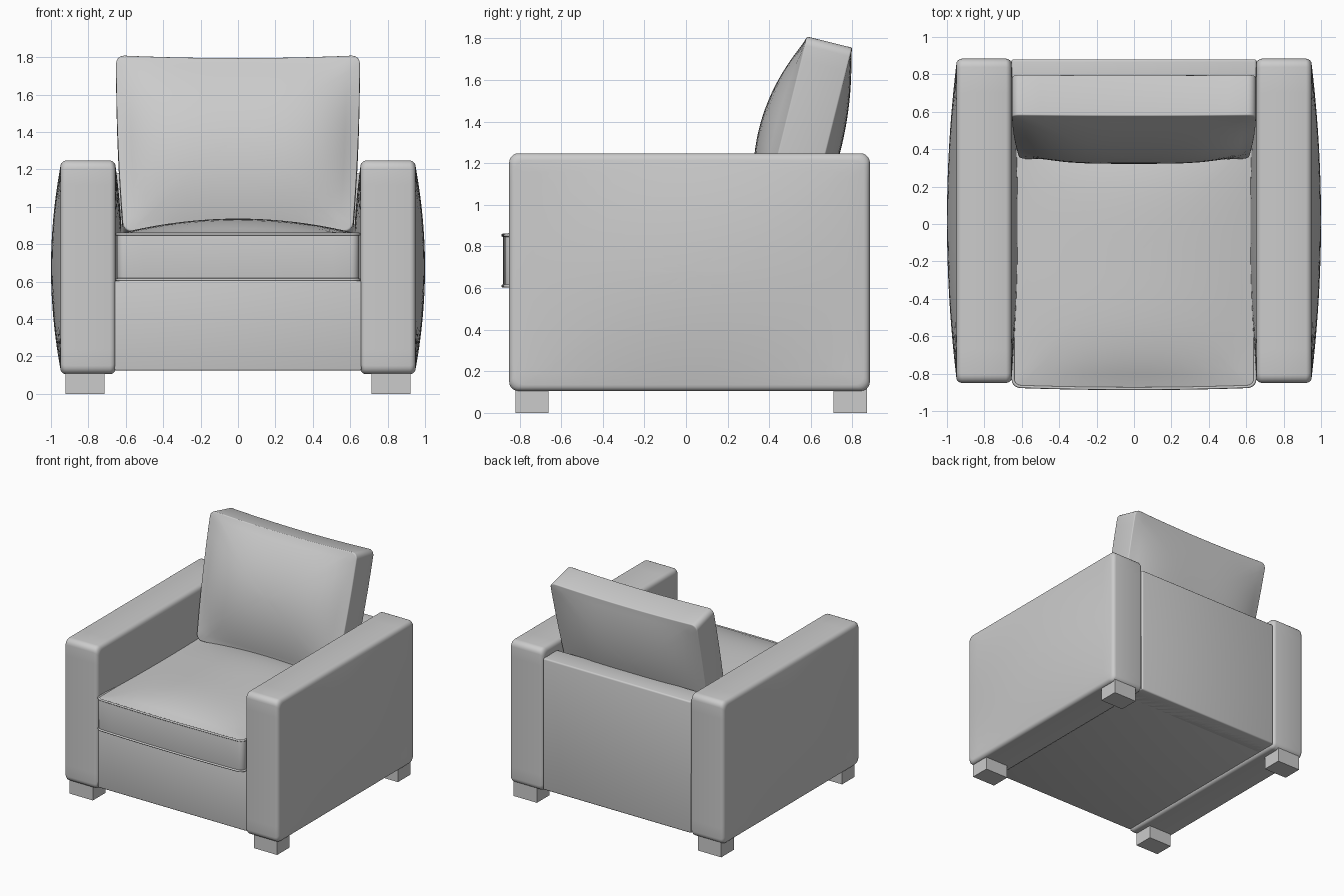
import bpy, bmesh
from math import sin, cos, pi, radians
from mathutils import Matrix, Vector

cube = bpy.data.objects.get("Cube")
if cube:
    bpy.data.objects.remove(cube, do_unlink=True)

# One upholstery colour
GREY = (0.6, 0.6, 0.6, 1)
fabric = bpy.data.materials.new("light_grey_fabric")
fabric.use_nodes = True
fabric.diffuse_color = GREY
bsdf = fabric.node_tree.nodes["Principled BSDF"]
bsdf.inputs["Base Color"].default_value = GREY
bsdf.inputs["Roughness"].default_value = 0.8


def finish(name, bm, mirror=False):
    """Turn a bmesh into a named, shaded object, optionally mirrored over x."""
    bmesh.ops.recalc_face_normals(bm, faces=bm.faces)
    mesh = bpy.data.meshes.new(name)
    bm.to_mesh(mesh)
    bm.free()
    mesh.materials.append(fabric)
    obj = bpy.data.objects.new(name, mesh)
    bpy.context.collection.objects.link(obj)
    bpy.ops.object.select_all(action='DESELECT')
    obj.select_set(True)
    bpy.context.view_layer.objects.active = obj
    bpy.ops.object.shade_smooth_by_angle(angle=radians(50))
    if mirror:
        obj.modifiers.new("mirror", 'MIRROR')
    return obj


def outline(hw, hh, radius, steps=12, arc=5):
    """Rounded rectangle with subdivided straight sides."""
    pts = []
    corners = [(1, 1), (-1, 1), (-1, -1), (1, -1)]
    for i, (sx, sy) in enumerate(corners):
        c = Vector((sx * (hw - radius), sy * (hh - radius)))
        for k in range(arc + 1):
            a = pi / 2 * (i + k / arc)
            pts.append(c + radius * Vector((cos(a), sin(a))))
        nx, ny = corners[(i + 1) % 4]
        a = pi / 2 * (i + 1)
        end = Vector((nx * (hw - radius), ny * (hh - radius))) + radius * Vector((cos(a), sin(a)))
        start = pts[-1].copy()
        pts += [start.lerp(end, k / steps) for k in range(1, steps)]
    return pts


def pillow(hw, hh, thick, radius, rim, bulge, power, matrix, shape=None):
    """Stuffed slab: rounded outline, soft rim, domed faces (bulge = top, bottom)."""
    pts = outline(hw, hh, radius)
    half, n, arc = thick / 2, 10, 4
    bm = bmesh.new()

    def vert(x, y, z):
        co = Vector((x, y, z))
        return bm.verts.new(matrix @ (shape(co) if shape else co))

    def side(sign, dome):
        rings = []
        for i in range(1, n + 1):
            t = i / n
            ring = []
            for p in pts:
                u, v = p.x / hw * t, p.y / hh * t
                swell = dome * (1 - abs(u) ** power[0]) * (1 - abs(v) ** power[1])
                ring.append(vert(u * (hw - rim), v * (hh - rim), sign * (half + swell)))
            rings.append(ring)
        for k in range(1, arc + 1):
            a = pi / 2 * k / arc
            inset = rim * (1 - sin(a))
            z = sign * (half - rim * (1 - cos(a)))
            rings.append([vert(p.x * (1 - inset / hw), p.y * (1 - inset / hh), z) for p in pts])
        return vert(0, 0, sign * (half + dome)), rings

    top, upper = side(1, bulge[0])
    bottom, lower = side(-1, bulge[1])
    rings = upper + lower[::-1]
    m = len(pts)
    for j in range(m):
        k = (j + 1) % m
        bm.faces.new((top, upper[0][j], upper[0][k]))
        bm.faces.new((bottom, lower[0][k], lower[0][j]))
        for a, b in zip(rings, rings[1:]):
            bm.faces.new((a[j], b[j], b[k], a[k]))
    return bm


def box(name, x, y, z, bevel=0.0, mirror=False):
    """Axis-aligned box from min/max pairs."""
    bm = bmesh.new()
    bmesh.ops.create_cube(bm, size=1)
    spans = (x, y, z)
    size = [b - a for a, b in spans]
    mid = [(a + b) / 2 for a, b in spans]
    bmesh.ops.transform(bm, verts=bm.verts, matrix=Matrix.Translation(mid) @ Matrix.Diagonal((*size, 1)))
    if bevel:
        bmesh.ops.bevel(bm, geom=bm.edges[:], offset=bevel, segments=3, profile=0.5, affect='EDGES')
    return finish(name, bm, mirror)


# Armrests: upright pillows whose faces swell outward and inward
upright = Matrix(((0, 0, 1, 0.802), (1, 0, 0, 0.017), (0, 1, 0, 0.68), (0, 0, 0, 1)))


def arm_shape(co):
    # Slightly domed top
    if co.y > 0:
        co.y -= 0.5 * co.z * co.z * min(1, co.y / 0.5) if abs(co.z) < 0.16 else 0.012
    return co


finish("armrests", pillow(0.867, 0.575, 0.296, 0.045, 0.03, (0.05, 0.037), (2, 2), upright, arm_shape), True)

# Frame: base under the seat and panel behind the back cushion
box("seat_base", (-0.66, 0.66), (-0.835, 0.87), (0.125, 0.605), 0.008)
box("back_panel", (-0.655, 0.655), (0.7, 0.88), (0.125, 1.18), 0.012)

# Seat cushion with piping around both seams
seat_mid = Vector((0, -0.19, 0.732))
SEAT_W, SEAT_D, SEAT_H = 0.647, 0.69, 0.25


def seat_shape(co):
    # Front edge bows forward a little
    if co.y < 0:
        co.y += 0.012 * (co.x / SEAT_W) ** 2 * (-co.y / SEAT_D)
    return co


finish("seat_cushion", pillow(SEAT_W, SEAT_D, SEAT_H, 0.04, 0.01, (0.08, 0), (2, 4),
                              Matrix.Translation(seat_mid), seat_shape))

piping = bpy.data.curves.new("seat_piping", 'CURVE')
piping.dimensions = '3D'
piping.bevel_depth = 0.008
piping.bevel_resolution = 2
piping.materials.append(fabric)
for sign in (1, -1):
    loop = outline(SEAT_W, SEAT_D, 0.04)
    spline = piping.splines.new('POLY')
    spline.points.add(len(loop) - 1)
    spline.use_cyclic_u = True
    for point, p in zip(spline.points, loop):
        co = seat_mid + seat_shape(Vector((p.x, p.y, sign * (SEAT_H / 2 - 0.003))))
        point.co = (*co, 1)
bpy.context.collection.objects.link(bpy.data.objects.new("seat_piping", piping))

# Back cushion: leaning, narrower at the bottom, top edge dipping in the middle
BACK_W, BACK_H = 0.652, 0.485


def back_shape(co):
    u, v = co.x / BACK_W, co.y / BACK_H
    co.x *= 1 - 0.06 * ((1 - v) / 2) ** 2
    if v > 0:
        co.y -= 0.016 * (1 - u * u) * v
    return co


lean = Matrix.Translation((0, 0.573, 1.314)) @ Matrix.Rotation(radians(76), 4, 'X')
finish("back_cushion", pillow(BACK_W, BACK_H, 0.226, 0.045, 0.008, (0.115, 0.065), (4, 2), lean, back_shape))

# Block feet
for label, y in (("front", (-0.82, -0.662)), ("rear", (0.71, 0.87))):
    box(label + "_feet", (0.714, 0.922), y, (0, 0.125), mirror=True)
